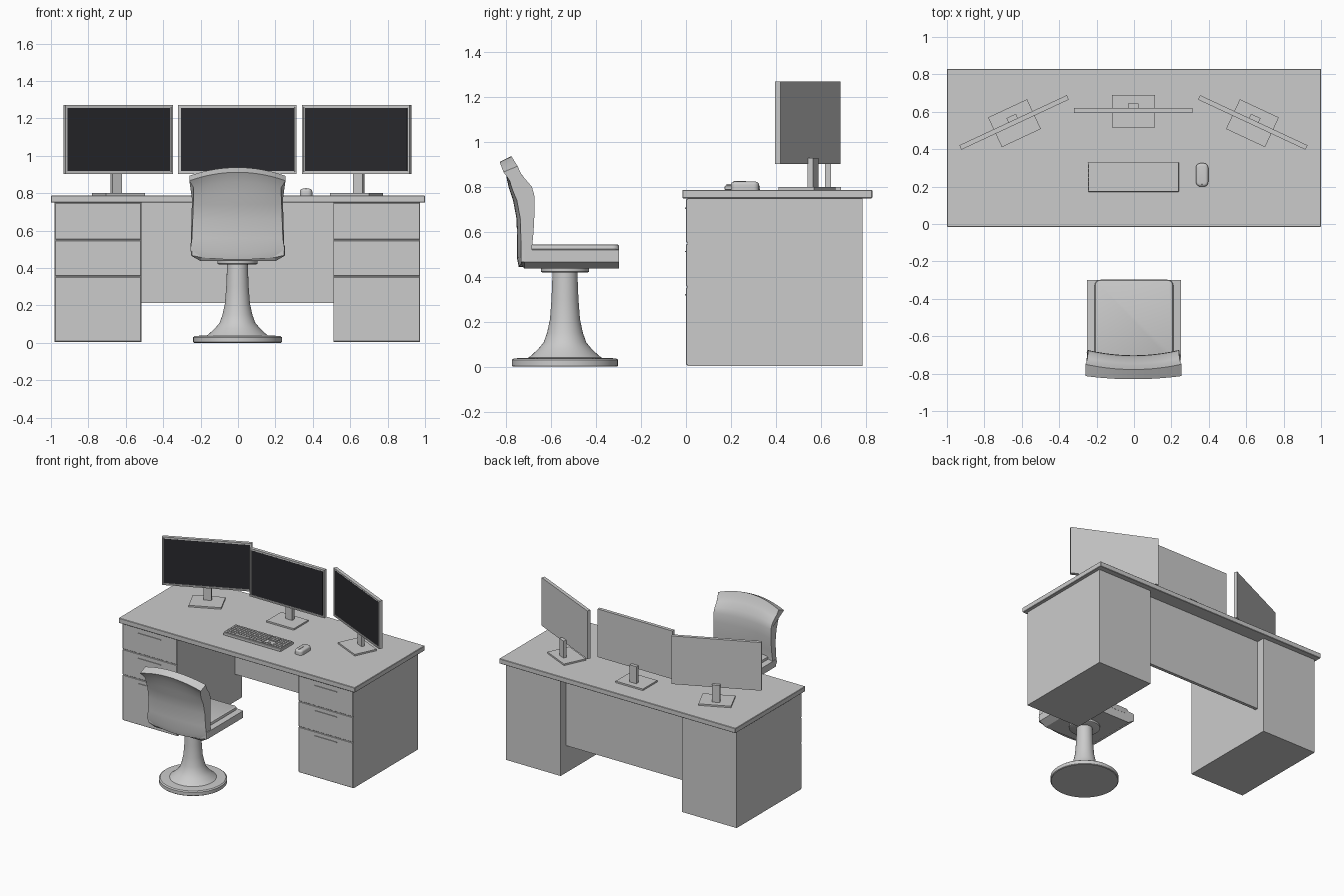
import bpy, bmesh, math
from mathutils import Matrix, Vector

if "Cube" in bpy.data.objects:
    bpy.data.objects.remove(bpy.data.objects["Cube"])

CX = -0.003


def finish(name, bm, smooth=None, bevel=0, segs=2):
    bmesh.ops.recalc_face_normals(bm, faces=bm.faces)
    me = bpy.data.meshes.new(name)
    bm.to_mesh(me)
    bm.free()
    ob = bpy.data.objects.new(name, me)
    bpy.context.collection.objects.link(ob)
    if bevel:
        m = ob.modifiers.new("bevel", 'BEVEL')
        m.width, m.segments = bevel, segs
    if smooth:
        bpy.ops.object.select_all(action='DESELECT')
        ob.select_set(True)
        bpy.context.view_layer.objects.active = ob
        bpy.ops.object.shade_smooth_by_angle(angle=math.radians(smooth))
    return ob


def add_box(bm, x0, x1, y0, y1, z0, z1):
    mat = Matrix.Translation(((x0 + x1) / 2, (y0 + y1) / 2, (z0 + z1) / 2)) @ \
        Matrix.Diagonal((x1 - x0, y1 - y0, z1 - z0, 1))
    return bmesh.ops.create_cube(bm, size=1, matrix=mat)['verts']


def box(name, *dims, **kw):
    bm = bmesh.new()
    add_box(bm, *dims)
    return finish(name, bm, **kw)


def loft(name, rings, closed=False, **kw):
    """Skin a list of equal-length point rings and cap both ends."""
    bm = bmesh.new()
    vs = [[bm.verts.new(p) for p in r] for r in rings]
    n = len(vs[0])
    for a, b in zip(vs, vs[1:]):
        for i in range(n):
            j = (i + 1) % n
            bm.faces.new((a[i], a[j], b[j], b[i]))
    bm.faces.new(vs[0])
    bm.faces.new(vs[-1])
    return finish(name, bm, **kw)


def lathe(name, profile, cx, cy, n=40, **kw):
    rings = [[(cx + r * math.cos(2 * math.pi * i / n), cy + r * math.sin(2 * math.pi * i / n), z)
              for i in range(n)] for r, z in profile]
    return loft(name, rings, **kw)


dark = bpy.data.materials.new("screen_dark")
dark.diffuse_color = (0.022, 0.022, 0.026, 1)
dark.use_nodes = True
dark.node_tree.nodes["Principled BSDF"].inputs["Base Color"].default_value = dark.diffuse_color

# Desk top, modesty panel, pedestals with three drawers each
box("desk_top", -1, 1, -0.016, 0.83, 0.75, 0.788, bevel=0.003, segs=1)
box("modesty_panel", CX - 0.513, CX + 0.513, 0.70, 0.724, 0.213, 0.75)
for side, s in (("left", -1), ("right", 1)):
    xa, xb = sorted((CX + s * 0.513, CX + s * 0.977))
    box(side + "_pedestal", xa, xb, 0.007, 0.787, 0.004, 0.75)
    mid = (xa + xb) / 2
    for k, (z0, z1, zh) in enumerate(((0.553, 0.747, 0.705), (0.358, 0.547, 0.513), (0.007, 0.352, 0.32))):
        box(f"{side}_drawer_{k + 1}", xa + 0.002, xb - 0.002, 0.001, 0.008, z0, z1, bevel=0.002, segs=1)
        box(f"{side}_handle_{k + 1}", mid - 0.095, mid + 0.095, -0.004, 0.002, zh - 0.003, zh + 0.003)

# Monitors, built facing -y around the origin and then turned into place
for side, x, y, ang in (("left", CX - 0.638, 0.543, 25), ("centre", CX, 0.607, 0), ("right", CX + 0.638, 0.543, -25)):
    place = Matrix.Translation((x, y, 0)) @ Matrix.Rotation(math.radians(ang), 4, 'Z')
    bm = bmesh.new()
    add_box(bm, -0.317, 0.317, -0.013, 0.013, 0.903, 1.271)
    bm.normal_update()
    front = [f for f in bm.faces if f.normal.y < -0.9]
    bmesh.ops.inset_region(bm, faces=front, thickness=0.013)
    bmesh.ops.inset_region(bm, faces=front, thickness=0.002, depth=-0.004)
    parts = [finish(side + "_monitor_case", bm),
             box(side + "_screen", -0.302, 0.302, -0.0095, -0.006, 0.918, 1.256),
             box(side + "_monitor_post", -0.028, 0.028, 0.012, 0.038, 0.795, 0.93),
             box(side + "_monitor_foot", -0.115, 0.115, -0.092, 0.083, 0.787, 0.8)]
    parts[1].data.materials.append(dark)
    for p in parts:
        p.matrix_world = place

# Keyboard slab and keys
box("keyboard_body", -0.246, 0.24, 0.172, 0.33, 0.787, 0.806, bevel=0.004)
bm = bmesh.new()
p = 0.0212
for r in range(6):
    y = 0.180 + r * 0.0238
    cols = [(c * p, p) for c in range(15)] if r else \
        [(0, 1.5 * p), (1.5 * p, p), (2.5 * p, 1.5 * p), (4 * p, 6 * p),
         (10 * p, 1.5 * p), (11.5 * p, p), (12.5 * p, 2.5 * p)]
    cols += [(15.3 * p + c * p, p) for c in range(3) if r not in (1, 2) or (c == 1 and r == 1)]
    cols += [(18.6 * p + c * p, p) for c in range(4)]
    for x, w in cols:
        add_box(bm, -0.242 + x, -0.242 + x + w - 0.004, y, y + 0.0195, 0.804, 0.813)
finish("keyboard_keys", bm)

# Mouse with scroll wheel
bm = bmesh.new()
add_box(bm, 0.331, 0.397, 0.2, 0.325, 0.787, 0.824)
bmesh.ops.bevel(bm, geom=[e for e in bm.edges if abs(e.verts[0].co.z - e.verts[1].co.z) > 0.01],
                offset=0.024, segments=5, profile=0.5, affect='EDGES')
top = [e for e in bm.edges if all(v.co.z > 0.82 for v in e.verts)]
bmesh.ops.bevel(bm, geom=top, offset=0.014, segments=4, profile=0.5, affect='EDGES')
finish("mouse", bm, smooth=40)
box("mouse_wheel", 0.361, 0.367, 0.212, 0.268, 0.81, 0.827, bevel=0.002)

# Chair pedestal
CY = -0.539
lathe("chair_base", [(0.232, 0), (0.237, 0.004), (0.237, 0.03), (0.228, 0.037), (0.16, 0.04)], CX, CY, smooth=35)
lathe("chair_column", [(0.168, 0.036), (0.15, 0.05), (0.12, 0.078), (0.095, 0.108), (0.08, 0.15),
                       (0.067, 0.21), (0.06, 0.3), (0.055, 0.425)], CX, CY, smooth=35)
lathe("chair_collar", [(0.1, 0.419), (0.107, 0.423), (0.107, 0.44)], CX, CY, smooth=35)

# Seat shell with tapered underside, and cushion
half = [(0.2, 0.437), (0.252, 0.467), (0.252, 0.52), (0.215, 0.525)]
sec = half + [(-x, z) for x, z in reversed(half)]
loft("seat_shell", [[(x * k, y, z + dz * (z < 0.45)) for x, z in sec]
                    for y, k, dz in ((-0.735, 0.98, 0.02), (-0.72, 1, 0), (-0.299, 1, 0))])
bm = bmesh.new()
add_box(bm, -0.21, 0.21, -0.72, -0.298, 0.5, 0.545)
bmesh.ops.bevel(bm, geom=[e for e in bm.edges if abs(e.verts[0].co.z - e.verts[1].co.z) > 0.01],
                offset=0.03, segments=4, profile=0.5, affect='EDGES')
bmesh.ops.bevel(bm, geom=[e for e in bm.edges if all(v.co.z > 0.54 for v in e.verts)],
                offset=0.01, segments=2, profile=0.5, affect='EDGES')
finish("seat_cushion", bm, smooth=40)

# Backrest: side profile (y, z, half width) swept across x, curved and arched
profile = [(-0.745, 0.445, 0.245), (-0.752, 0.48, 0.252), (-0.752, 0.56, 0.243), (-0.755, 0.66, 0.239),
           (-0.77, 0.74, 0.236), (-0.79, 0.80, 0.234), (-0.803, 0.86, 0.234), (-0.83, 0.912, 0.257),
           (-0.778, 0.938, 0.257), (-0.762, 0.90, 0.25), (-0.745, 0.87, 0.246), (-0.715, 0.82, 0.243),
           (-0.704, 0.77, 0.243), (-0.702, 0.7, 0.243), (-0.707, 0.6, 0.246), (-0.715, 0.52, 0.25),
           (-0.71, 0.445, 0.245)]
rings = []
for i in range(17):
    t = -1 + i / 8
    rings.append([(CX + w * t,
                   y + (0.017 if k < 8 else 0.028) * t * t,
                   z + t * t * (0.02 * (z < 0.5) - 0.045 * max(0, min(1, (z - 0.76) / 0.15))))
                  for k, (y, z, w) in enumerate(profile)])
loft("chair_back", rings, smooth=35)
